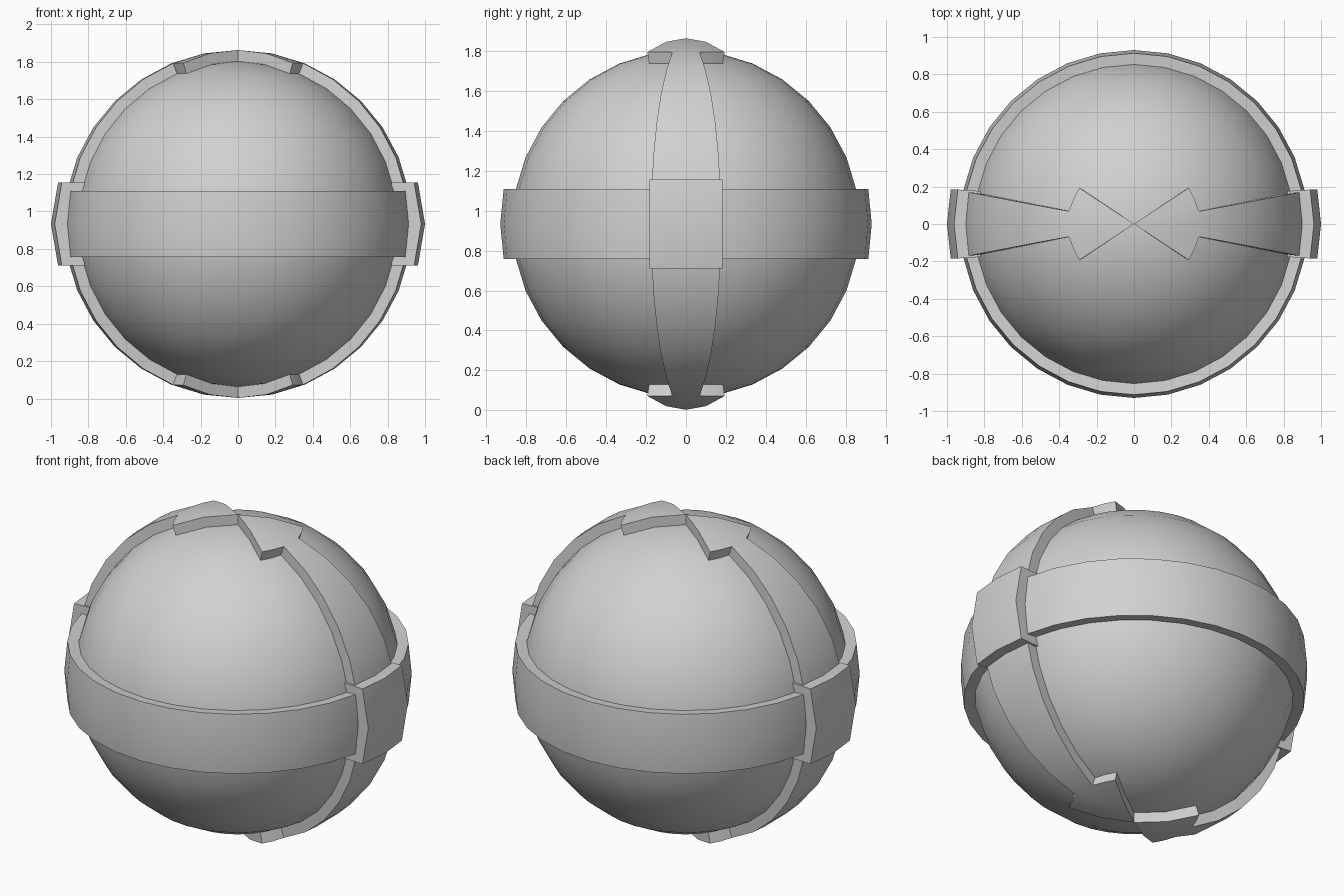
import bpy, bmesh, math

CENTRE_Z = 0.933
RADIUS = 0.87
RAISE = 0.06

if "Cube" in bpy.data.objects:
    bpy.data.objects.remove(bpy.data.objects["Cube"], do_unlink=True)

grey = bpy.data.materials.new("light_grey")
grey.use_nodes = True
grey.diffuse_color = (0.64, 0.64, 0.64, 1)
grey.node_tree.nodes["Principled BSDF"].inputs["Base Color"].default_value = (0.64, 0.64, 0.64, 1)


def finish(name, bm, thickness=0):
    """Turn a bmesh into a smooth shaded object, optionally thickened outwards."""
    mesh = bpy.data.meshes.new(name)
    bm.to_mesh(mesh)
    bm.free()
    mesh.materials.append(grey)
    obj = bpy.data.objects.new(name, mesh)
    obj.location.z = CENTRE_Z
    bpy.context.collection.objects.link(obj)
    bpy.ops.object.select_all(action='DESELECT')
    obj.select_set(True)
    bpy.context.view_layer.objects.active = obj
    if thickness:
        mod = obj.modifiers.new("raise", 'SOLIDIFY')
        mod.thickness = thickness
        mod.offset = 1
        bpy.ops.object.modifier_apply(modifier=mod.name)
    bpy.ops.object.shade_smooth_by_angle(angle=math.radians(30))
    return obj


def sphere_part(name, keep, thickness=0):
    """Sphere shell that keeps only the faces whose centre passes the rule."""
    bm = bmesh.new()
    bmesh.ops.create_uvsphere(bm, u_segments=32, v_segments=16, radius=RADIUS)
    drop = [f for f in bm.faces if not keep(f.calc_center_median())]
    bmesh.ops.delete(bm, geom=drop, context='FACES')
    return finish(name, bm, thickness)


def on_belt(c):
    return abs(c.z) < 0.15


def on_strap(c):
    # narrow side gores that flare into wider wedges at both poles
    lon = math.degrees(math.atan2(abs(c.y), abs(c.x)))
    polar = math.degrees(math.atan2(math.hypot(c.x, c.y), abs(c.z)))
    return lon < (33.75 if polar < 22.5 else 11.25)


sphere_part("ball", lambda c: True)
sphere_part("equator_belt", on_belt, RAISE)
sphere_part("vertical_strap", on_strap, RAISE)

# Raised bulging blocks where the belt and strap cross
for side, name in ((1, "left_block"), (-1, "right_block")):
    bm = bmesh.new()
    bmesh.ops.create_cube(bm, size=2)
    bmesh.ops.subdivide_edges(
        bm, edges=[e for e in bm.edges if abs(e.verts[0].co.x - e.verts[1].co.x) < 0.1],
        cuts=1, use_grid_fill=True)
    for v in bm.verts:
        y, z = abs(v.co.y), abs(v.co.z)
        outer = v.co.x * side > 0
        v.co.x = side * (1 - 0.02 * y - 0.038 * z if outer else 0.84 - 0.02 * y)
        v.co.y *= 0.184 if outer else 0.176
        v.co.z *= 0.2225
    bmesh.ops.recalc_face_normals(bm, faces=bm.faces)
    finish(name, bm)
